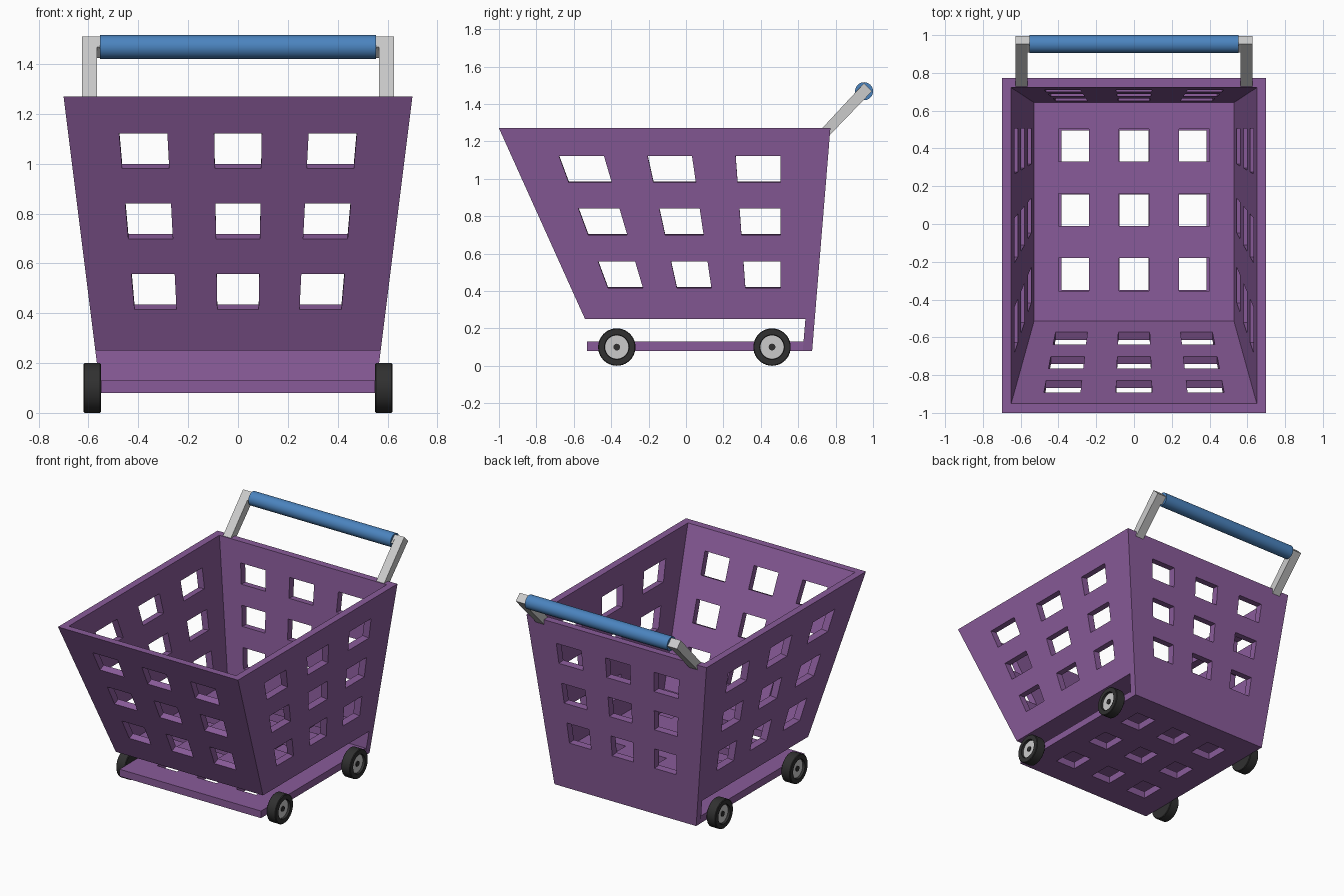
import bpy, bmesh
from math import sin, cos, pi
from mathutils import Vector
from mathutils.geometry import intersect_line_plane

if "Cube" in bpy.data.objects:
    bpy.data.objects.remove(bpy.data.objects["Cube"])

TOP, LOW, TRAY, T = 1.27, 0.25, 0.08, 0.05
US = [0, .15, .292, .43, .57, .708, .85, 1]     # hole columns across a panel
VS = [0, .162, .302, .44, .578, .716, .855, 1]  # hole rows up a panel


def material(name, rgb):
    m = bpy.data.materials.new(name)
    m.diffuse_color = (*rgb, 1)
    m.use_nodes = True
    m.node_tree.nodes["Principled BSDF"].inputs["Base Color"].default_value = m.diffuse_color
    return m


PURPLE = material("purple_plastic", (0.25, 0.105, 0.32))
BLUE = material("blue_grip", (0.07, 0.23, 0.52))
BLACK = material("black_rubber", (0.03, 0.03, 0.03))


def finish(name, bm, mat=None, smooth=False):
    bmesh.ops.remove_doubles(bm, verts=bm.verts, dist=1e-5)
    bmesh.ops.recalc_face_normals(bm, faces=bm.faces)
    me = bpy.data.meshes.new(name)
    bm.to_mesh(me)
    bm.free()
    ob = bpy.data.objects.new(name, me)
    bpy.context.collection.objects.link(ob)
    if mat:
        me.materials.append(mat)
    if smooth:
        bpy.context.view_layer.objects.active = ob
        ob.select_set(True)
        bpy.ops.object.shade_smooth_by_angle(angle=0.6)
        ob.select_set(False)
    return ob


def ring(z, inset=0):
    """Four corners of the tapered basket at height z: FL, FR, BR, BL."""
    d = TOP - z
    x, f, b = .70 - .125 * d - inset, -1 + .451 * d + inset, .772 - .082 * d - inset
    return [Vector(p) for p in ((-x, f, z), (x, f, z), (x, b, z), (-x, b, z))]


def lerp4(c, u, v):
    return c[0].lerp(c[1], u).lerp(c[3].lerp(c[2], u), v)


def panel(bm, outer, inner, rims=(), vs=VS):
    """Thick panel with a 3 x 3 grid of holes cut square to its face."""
    n = (inner[1] - inner[0]).cross(inner[3] - inner[0]).normalized()
    A, B = {}, {}
    for i, u in enumerate(US):
        for j, v in enumerate(vs):
            p = lerp4(outer, u, v)
            edge = i in (0, 7) or j in (0, 7)
            q = lerp4(inner, u, v) if edge else intersect_line_plane(p, p + n, inner[0], n)
            A[i, j], B[i, j] = bm.verts.new(p), bm.verts.new(q)

    def wall(a, b):
        bm.faces.new((A[a], A[b], B[b], B[a]))

    for i in range(7):
        for j in range(7):
            c = [(i, j), (i + 1, j), (i + 1, j + 1), (i, j + 1)]
            if i in (1, 3, 5) and j in (1, 3, 5):
                for k in range(4):
                    wall(c[k], c[(k + 1) % 4])
            else:
                bm.faces.new([A[k] for k in c])
                bm.faces.new([B[k] for k in reversed(c)])
    for k in range(7):
        if "top" in rims:
            wall((k, 7), (k + 1, 7))
        if "bottom" in rims:
            wall((k, 0), (k + 1, 0))
        if "sides" in rims:
            wall((0, k), (0, k + 1))
            wall((7, k), (7, k + 1))


def prism(bm, profile, x0, x1):
    """Extrude a (y, z) profile from x0 to x1."""
    f = bm.faces.new([bm.verts.new((x0, y, z)) for y, z in profile])
    ext = bmesh.ops.extrude_face_region(bm, geom=[f])["geom"]
    bmesh.ops.translate(bm, vec=(x1 - x0, 0, 0),
                        verts=[g for g in ext if isinstance(g, bmesh.types.BMVert)])


def lathe(name, profile, centre, mat=None, steps=40):
    """Spin an (x, radius) profile about the x axis through centre."""
    bm = bmesh.new()
    rows = [[bm.verts.new((centre[0] + x, centre[1] + r * cos(2 * pi * k / steps),
                           centre[2] + r * sin(2 * pi * k / steps)))
             for k in range(steps)] for x, r in profile]
    for a, b in zip(rows, rows[1:]):
        for k in range(steps):
            m = (k + 1) % steps
            bm.faces.new((a[k], a[m], b[m], b[k]))
    bm.faces.new(rows[0])
    bm.faces.new(rows[-1])
    return finish(name, bm, mat, True)


# Basket: four sloping walls and a floor
bm = bmesh.new()
o0, o1, i0, i1 = ring(LOW), ring(TOP), ring(LOW + T, T), ring(TOP, T)
for k in range(4):
    m = (k + 1) % 4
    panel(bm, [o0[k], o0[m], o1[m], o1[k]], [i0[k], i0[m], i1[m], i1[k]], ("top",))
panel(bm, o0, i0, vs=US)
finish("basket", bm, PURPLE)

# Lower tray with matching holes
bm = bmesh.new()
x, back = .55, ring(TRAY)[2].y
tray = [Vector((sx * x, y, TRAY)) for sx, y in ((-1, -.53), (1, -.53), (1, back), (-1, back))]
panel(bm, tray, [p + Vector((0, 0, T)) for p in tray], ("top", "bottom", "sides"), US)
finish("lower_tray", bm, PURPLE)

# Back support joining the basket and the tray
bm = bmesh.new()
rows = []
for z in (TRAY, LOW):
    c = ring(z)
    d = Vector((0, -T, 0))
    rows.append([bm.verts.new(p) for p in (c[2], c[3], c[3] + d, c[2] + d)])
for k in range(4):
    m = (k + 1) % 4
    bm.faces.new((rows[0][k], rows[0][m], rows[1][m], rows[1][k]))
for r in rows:
    bm.faces.new(r)
finish("back_support", bm, PURPLE)

# Handle: two slanted arms, a square rod and a round grip
GY, GZ, D = .952, 1.468, .043
for side, s in (("left", -1), ("right", 1)):
    bm = bmesh.new()
    prism(bm, [(.728, 1.27), (GY, GZ + D), (GY + D, GZ), (.77, 1.235)], s * .565, s * .627)
    finish(side + "_handle_arm", bm)
bm = bmesh.new()
prism(bm, [(GY - D, GZ), (GY, GZ + D), (GY + D, GZ), (GY, GZ - D)], -.566, .566)
finish("handle_rod", bm)
lathe("handle_grip", [(-.553, .048), (.553, .048)], (0, GY, GZ), BLUE)

# Wheels: tyre with a recessed hub and axle cap
for end, y in (("front", -.37), ("back", .46)):
    for side, s in (("left", -1), ("right", 1)):
        c = (0, y, .1)
        tag = f"{end}_{side}_"
        lathe(tag + "tyre", [(s * .55, .096), (s * .554, .1), (s * .616, .1), (s * .62, .096),
                             (s * .62, .066), (s * .6, .064)], c, BLACK)
        lathe(tag + "hub", [(s * .59, .063), (s * .605, .063)], c)
        lathe(tag + "axle", [(s * .54, .018), (s * .611, .018)], c, BLACK, 20)
